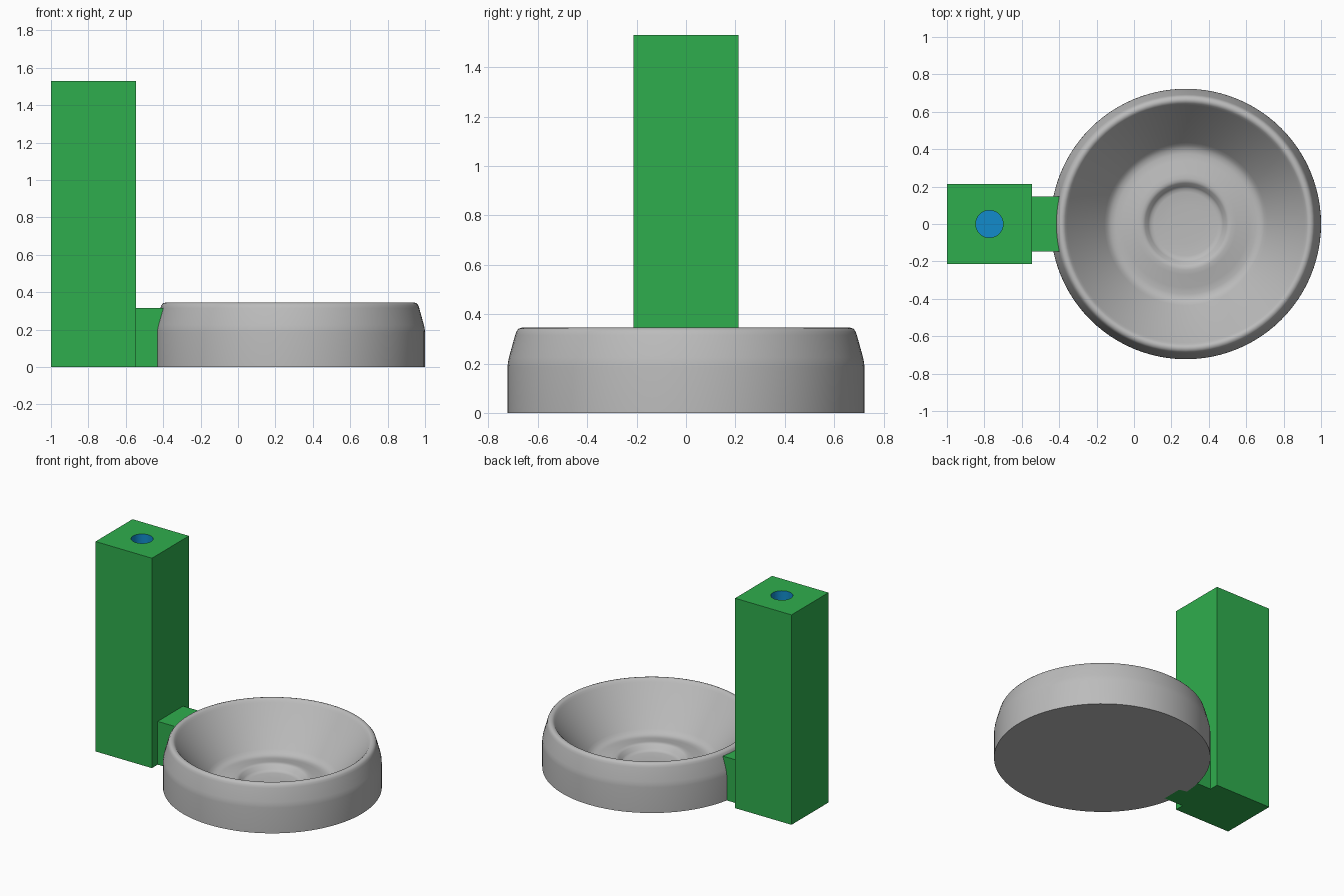
import bpy, bmesh, math

if "Cube" in bpy.data.objects:
    bpy.data.objects.remove(bpy.data.objects["Cube"])


def material(name, rgb):
    m = bpy.data.materials.new(name)
    m.diffuse_color = (*rgb, 1)
    m.use_nodes = True
    m.node_tree.nodes["Principled BSDF"].inputs["Base Color"].default_value = m.diffuse_color
    return m


GREEN = material("green", (0.028, 0.42, 0.075))
BLUE = material("blue", (0.006, 0.26, 0.60))
GREY = material("grey", (0.50, 0.50, 0.50))


def add_object(name, bm, mats):
    bmesh.ops.recalc_face_normals(bm, faces=bm.faces)
    mesh = bpy.data.meshes.new(name)
    bm.to_mesh(mesh)
    bm.free()
    for m in mats:
        mesh.materials.append(m)
    ob = bpy.data.objects.new(name, mesh)
    bpy.context.collection.objects.link(ob)
    return ob


def activate(ob):
    bpy.ops.object.select_all(action='DESELECT')
    ob.select_set(True)
    bpy.context.view_layer.objects.active = ob


def box(name, x0, x1, half_y, z1, mats):
    bm = bmesh.new()
    bmesh.ops.create_cube(bm, size=1)
    for v in bm.verts:
        v.co = ((x0 + x1) / 2 + v.co.x * (x1 - x0), v.co.y * 2 * half_y, (v.co.z + 0.5) * z1)
    return add_object(name, bm, mats)


def lathe(name, profile, cx, steps, mats):
    bm = bmesh.new()
    rings = []
    for r, z in profile:
        if r == 0:
            rings.append([bm.verts.new((cx, 0, z))] * steps)
        else:
            rings.append([bm.verts.new((cx + r * math.cos(a), r * math.sin(a), z))
                          for a in (2 * math.pi * i / steps for i in range(steps))])
    for a, b in zip(rings, rings[1:]):
        for i in range(steps):
            j = (i + 1) % steps
            corners = list(dict.fromkeys((a[i], a[j], b[j], b[i])))
            bm.faces.new(corners)
    return add_object(name, bm, mats)


# Bowl: tapered outside, rounded rim, sloped inside, raised ring with a shallow pit
bowl_profile = [
    (0, 0), (0.723, 0), (0.723, 0.185), (0.721, 0.205), (0.717, 0.225),
    (0.692, 0.315), (0.687, 0.330), (0.678, 0.341), (0.665, 0.345),
    (0.654, 0.343), (0.645, 0.336), (0.635, 0.322),
    (0.435, 0.075), (0.420, 0.058), (0.400, 0.046), (0.375, 0.043),
    (0.340, 0.048), (0.270, 0.063), (0.245, 0.067), (0.230, 0.066),
    (0.218, 0.060), (0.200, 0.036), (0.188, 0.027), (0.170, 0.024),
    (0.100, 0.022), (0, 0.020),
]
bowl = lathe("bowl", bowl_profile, 0.277, 96, [GREY])
activate(bowl)
bpy.ops.object.shade_smooth_by_angle(angle=math.radians(40))

# Tower with a round blue socket sunk into its top
tower = box("tower", -1.0, -0.545, 0.213, 1.53, [GREEN, BLUE])
cutter = lathe("socket_cutter", [(0, 1.0), (0.073, 1.0), (0.073, 1.7), (0, 1.7)],
               -0.773, 48, [GREEN, BLUE])
cutter.hide_render = True
for p in cutter.data.polygons:
    p.material_index = 1
cut = tower.modifiers.new("socket", 'BOOLEAN')
cut.operation = 'DIFFERENCE'
cut.solver = 'EXACT'
cut.object = cutter
activate(tower)
bpy.ops.object.modifier_apply(modifier=cut.name)
bpy.data.objects.remove(cutter)
bpy.ops.object.shade_smooth_by_angle(angle=math.radians(30))

# Connector block joining the tower to the bowl
box("connector", -0.545, -0.39, 0.146, 0.315, [GREEN])
